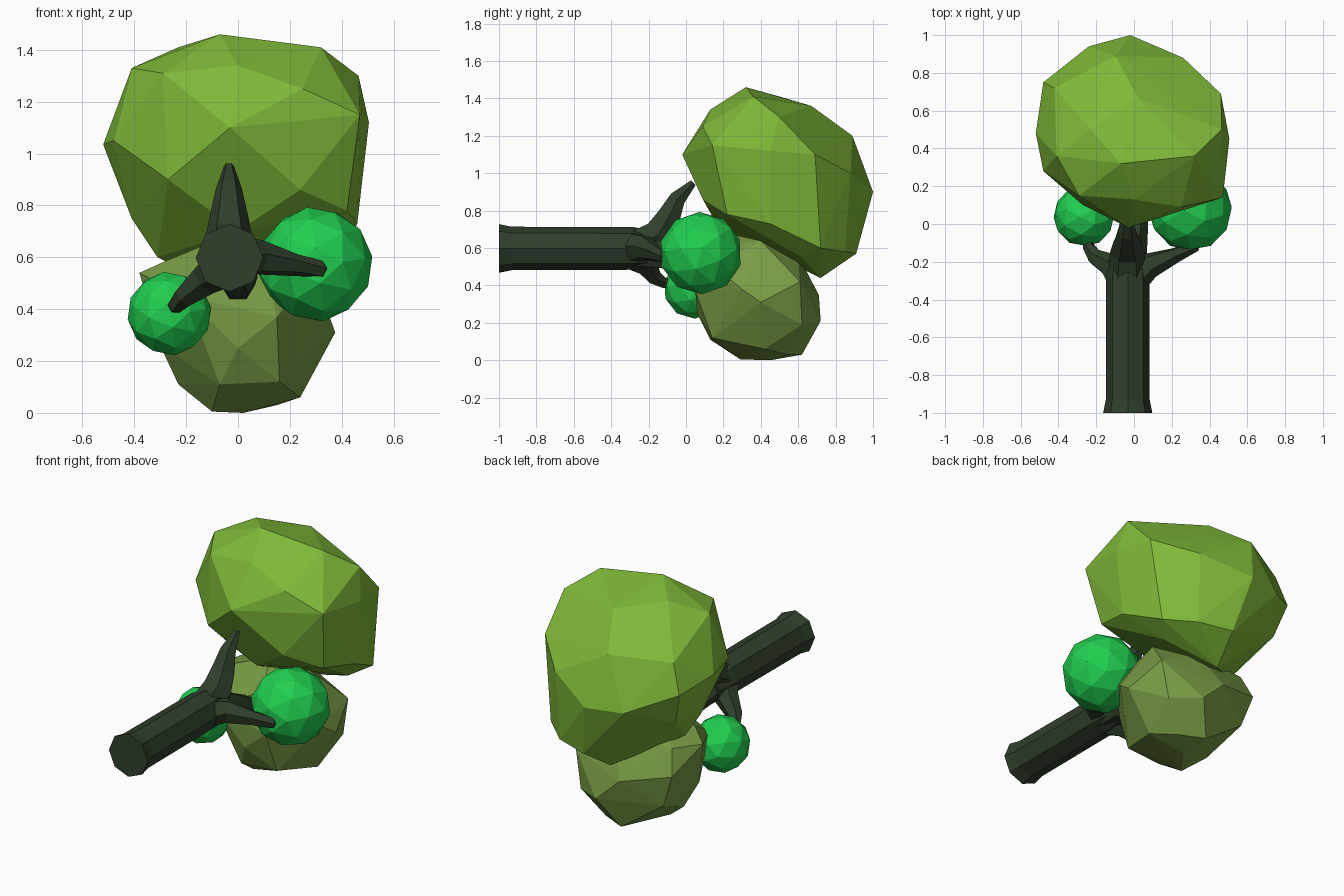
import bpy, bmesh, math
from mathutils import Vector, Euler

if "Cube" in bpy.data.objects:
    bpy.data.objects.remove(bpy.data.objects["Cube"])


def material(name, rgb):
    m = bpy.data.materials.new(name)
    m.diffuse_color = (*rgb, 1)
    m.use_nodes = True
    m.node_tree.nodes["Principled BSDF"].inputs["Base Color"].default_value = m.diffuse_color
    return m


BARK = material("bark", (0.03, 0.05, 0.025))
LIGHT = material("light_leaves", (0.21, 0.48, 0.04))
OLIVE = material("olive_leaves", (0.19, 0.33, 0.06))
GREEN = material("bright_leaves", (0.015, 0.62, 0.08))


def finish(name, bm, mat):
    bmesh.ops.recalc_face_normals(bm, faces=bm.faces)
    me = bpy.data.meshes.new(name)
    bm.to_mesh(me)
    bm.free()
    me.materials.append(mat)
    ob = bpy.data.objects.new(name, me)
    bpy.context.collection.objects.link(ob)


def tube(name, path, sides):
    """Faceted tapering tube; path entries are (x, y, z, radius)."""
    bm = bmesh.new()
    pts = [Vector(p[:3]) for p in path]
    rings = []
    for i, p in enumerate(pts):
        t = (pts[min(i + 1, len(pts) - 1)] - pts[max(i - 1, 0)]).normalized()
        u = (Vector((1, 0, 0)) - t * t.x).normalized()
        v = t.cross(u)
        rings.append([bm.verts.new(p + path[i][3] * (
            u * math.cos(a) + v * math.sin(a)))
            for a in (2 * math.pi * k / sides for k in range(sides))])
    for a, b in zip(rings, rings[1:]):
        for k in range(sides):
            n = (k + 1) % sides
            bm.faces.new((a[k], a[n], b[n], b[k]))
    bm.faces.new(rings[0])
    bm.faces.new(rings[-1])
    finish(name, bm, BARK)


def boulder(name, corners, mat):
    """Irregular faceted clump spanned by its corner points."""
    bm = bmesh.new()
    for c in corners:
        bm.verts.new(c)
    bmesh.ops.convex_hull(bm, input=bm.verts)
    loose = [v for v in bm.verts if not v.link_faces]
    bmesh.ops.delete(bm, geom=loose, context='VERTS')
    finish(name, bm, mat)


def ball(name, centre, radius, mat):
    bm = bmesh.new()
    bmesh.ops.create_icosphere(bm, subdivisions=2, radius=radius)
    bmesh.ops.rotate(bm, verts=bm.verts,
                     matrix=Euler((0.35, 0.3, 0.2)).to_matrix())
    bmesh.ops.translate(bm, verts=bm.verts, vec=centre)
    finish(name, bm, mat)


# Trunk lying along y, flared at the foot
tube("trunk", [(-.033, -1, .598, .130), (-.033, -.93, .598, .116),
               (-.033, -.28, .598, .114), (-.033, -.14, .59, .09)], 8)

# Branches
tube("upper_branch", [(-.035, -.28, .60, .10), (-.035, -.15, .67, .092),
                      (-.035, -.09, .77, .072), (-.035, -.045, .865, .05),
                      (-.035, .04, .95, .02)], 6)
tube("right_branch", [(-.03, -.31, .60, .095), (.08, -.22, .60, .07),
                      (.22, -.165, .57, .043), (.315, -.12, .555, .034),
                      (.34, -.02, .555, .02)], 6)
tube("left_branch", [(-.04, -.31, .58, .095), (-.12, -.22, .52, .068),
                     (-.205, -.175, .45, .045), (-.24, -.12, .415, .032),
                     (-.25, -.02, .40, .02)], 6)
tube("inner_branch", [(-.03, -.28, .59, .10), (-.02, -.12, .57, .09),
                      (0, 0, .52, .075), (0, .2, .45, .05)], 6)

# Large light crown
boulder("large_crown", [
    (-.03, -.02, 1.10), (-.29, .15, 1.31), (-.41, .36, 1.33), (-.23, .5, 1.41),
    (-.07, .32, 1.46), (.32, .36, 1.41), (.465, .5, 1.30), (.505, .45, 1.12),
    (.47, .14, 1.15), (.25, .09, 1.25), (0, .13, 1.34), (-.52, .48, 1.035),
    (-.48, .28, 1.05), (-.48, .75, 1.0), (-.24, .94, .9), (-.02, 1.0, .9),
    (.26, .88, 1.0), (.46, .69, 1.10), (-.1, .89, 1.2), (.02, .67, 1.36),
    (.25, .85, .58), (.05, .91, .57), (0, .72, .44), (.46, .45, .73),
    (.42, .22, .78), (-.41, .45, .75), (-.31, .45, .60), (.3, .62, .55),
    (-.27, .10, .90), (.24, .09, .86), (0, .18, .70), (.40, .72, .60),
    (-.42, .70, .80), (-.42, .72, 1.17)], LIGHT)

# Lower olive crown
boulder("lower_crown", [
    (0, .06, .25), (.15, .05, .37), (-.2, .06, .45), (.1, .1, .6),
    (-.38, .38, .54), (-.27, .3, .59), (-.3, .3, .26), (-.23, .35, .11),
    (-.1, .29, .005), (.02, .45, 0), (.15, .55, .03), (.24, .42, .06),
    (.375, .4, .31), (.35, .3, .38), (-.07, .13, .11), (.16, .14, .12),
    (0, .62, .03), (.1, .72, .21), (-.05, .71, .35), (-.27, .6, .22),
    (-.34, .62, .42), (.31, .61, .42), (.27, .62, .19), (.05, .6, .56),
    (-.3, .56, .56), (.2, .4, .64), (0, .3, .7), (.25, .15, .5)], OLIVE)

# Small bright clumps
ball("right_clump", (.298, .078, .573), .222, GREEN)
ball("left_clump", (-.265, .042, .383), .162, GREEN)
